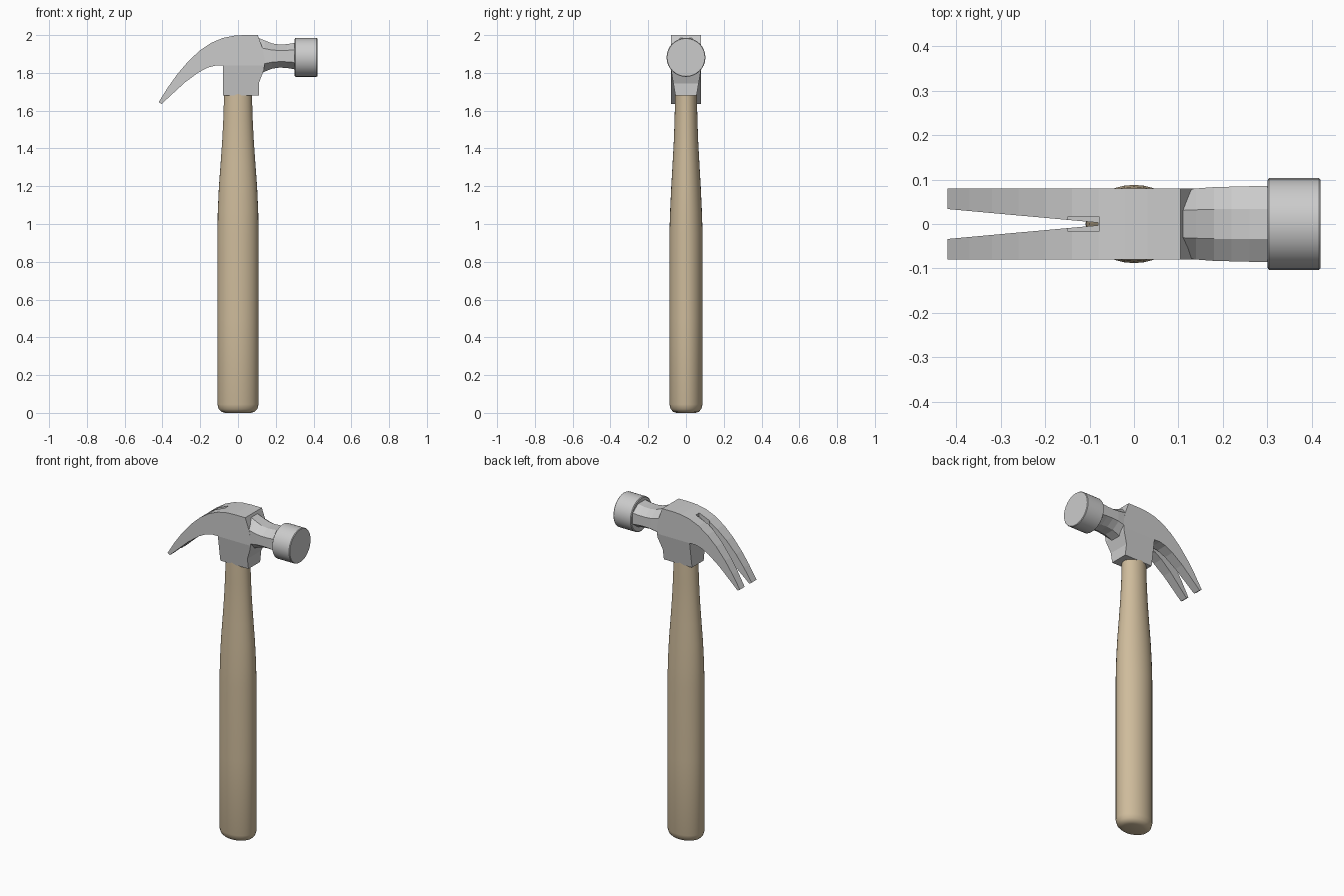
import bpy, bmesh, math
from mathutils import Vector

if "Cube" in bpy.data.objects:
    bpy.data.objects.remove(bpy.data.objects["Cube"])


def finish(name, bm, smooth=False):
    bmesh.ops.recalc_face_normals(bm, faces=bm.faces)
    me = bpy.data.meshes.new(name)
    bm.to_mesh(me)
    bm.free()
    ob = bpy.data.objects.new(name, me)
    bpy.context.collection.objects.link(ob)
    bpy.ops.object.select_all(action='DESELECT')
    ob.select_set(True)
    bpy.context.view_layer.objects.active = ob
    if smooth:
        bpy.ops.object.shade_smooth_by_angle(angle=math.radians(35))
    return ob


def prism(points, offset):
    # closed outline swept along an offset vector
    bm = bmesh.new()
    face = bm.faces.new([bm.verts.new(p) for p in points])
    out = bmesh.ops.extrude_face_region(bm, geom=[face])
    verts = [g for g in out["geom"] if isinstance(g, bmesh.types.BMVert)]
    bmesh.ops.translate(bm, verts=verts, vec=offset)
    return bm


def loft(sections):
    # capped skin over matching rings of points
    bm = bmesh.new()
    rings = [[bm.verts.new(p) for p in s] for s in sections]
    n = len(rings[0])
    for a, b in zip(rings, rings[1:]):
        for i in range(n):
            j = (i + 1) % n
            bm.faces.new((a[i], a[j], b[j], b[i]))
    bm.faces.new(rings[0])
    bm.faces.new(rings[-1])
    return bm


def circle(n):
    return [(math.cos(2 * math.pi * i / n), math.sin(2 * math.pi * i / n)) for i in range(n)]


# wooden handle: (z, x radius, y radius)
wood = bpy.data.materials.new("wood")
wood.diffuse_color = (0.62, 0.5, 0.33, 1)
wood.use_nodes = True
wood.node_tree.nodes["Principled BSDF"].inputs["Base Color"].default_value = wood.diffuse_color
profile = [(0, 0.07, 0.05), (0.006, 0.088, 0.068), (0.02, 0.102, 0.081), (0.045, 0.109, 0.088),
           (0.5, 0.109, 0.088), (0.95, 0.109, 0.088), (1.07, 0.107, 0.084), (1.2, 0.101, 0.078),
           (1.32, 0.092, 0.071), (1.45, 0.083, 0.064), (1.57, 0.077, 0.06), (1.68, 0.074, 0.058),
           (1.74, 0.074, 0.055)]
handle = finish("handle", loft([[(c * rx, s * ry, z) for c, s in circle(32)]
                                for z, rx, ry in profile]), True)
handle.data.materials.append(wood)

# head body with curved claw
outline = [(0.11, 1.68), (-0.08, 1.68), (-0.08, 1.838), (-0.12, 1.838), (-0.16, 1.828), (-0.21, 1.802),
           (-0.28, 1.75), (-0.34, 1.695), (-0.405, 1.635), (-0.42, 1.645), (-0.37, 1.725), (-0.32, 1.795),
           (-0.26, 1.865), (-0.2, 1.92), (-0.14, 1.96), (-0.08, 1.985), (-0.02, 1.997), (0.03, 2.0),
           (0.105, 2.0), (0.13, 1.93), (0.143, 1.865), (0.137, 1.815), (0.11, 1.745)]
bm = prism([(x, -0.08, z) for x, z in outline], (0, 0.16, 0))
for co, no in (((-0.08, 0, 0), (1, 0, 0)), ((0, 0, 1.838), (0, 0, 1))):
    bmesh.ops.bisect_plane(bm, geom=bm.verts[:] + bm.edges[:] + bm.faces[:],
                           plane_co=co, plane_no=no, dist=1e-4)
# narrow the socket towards the handle
for v in bm.verts:
    if v.co.x > -0.09 and v.co.z < 1.83:
        v.co.y = math.copysign(0.056 + (v.co.z - 1.68) * 0.17, v.co.y)
head = finish("claw_head", bm)

# V slot between the prongs and the small nail notch
slot = prism([(-0.5, -0.041, 1.5), (-0.5, 0.041, 1.5), (-0.081, 0.003, 1.5), (-0.081, -0.003, 1.5)],
             (0, 0, 0.7))
notch = prism([(x, -0.016, z) for x, z in
               [(-0.15, 1.925), (-0.078, 1.962), (-0.078, 2.05), (-0.15, 2.05)]], (0, 0.032, 0))
for name, cut in (("slot_cutter", slot), ("notch_cutter", notch)):
    cutter = finish(name, cut)
    cutter.hide_render = True
    mod = head.modifiers.new(name, 'BOOLEAN')
    mod.operation = 'DIFFERENCE'
    mod.solver = 'EXACT'
    mod.object = cutter
    bpy.context.view_layer.objects.active = head
    bpy.ops.object.modifier_apply(modifier=name)
    bpy.data.objects.remove(cutter)

# eight-sided waisted neck: (x, half height, half width)
neck = [(0.10, 0.1, 0.076), (0.14, 0.083, 0.08), (0.18, 0.067, 0.083), (0.22, 0.061, 0.084),
        (0.26, 0.063, 0.085), (0.31, 0.072, 0.086)]
octagon = [(0.4, 1), (1, 0.48), (1, -0.48), (0.4, -1), (-0.4, -1), (-1, -0.48), (-1, 0.48), (-0.4, 1)]
finish("neck", loft([[(x, a * hw, 1.889 + b * hh) for a, b in octagon] for x, hh, hw in neck]))

# round striking face with slim edge bevels
poll = [(0.3, 0.098), (0.304, 0.103), (0.416, 0.103), (0.42, 0.1)]
finish("striking_face", loft([[(x, c * r, 1.882 + s * r) for c, s in circle(32)] for x, r in poll]), True)
